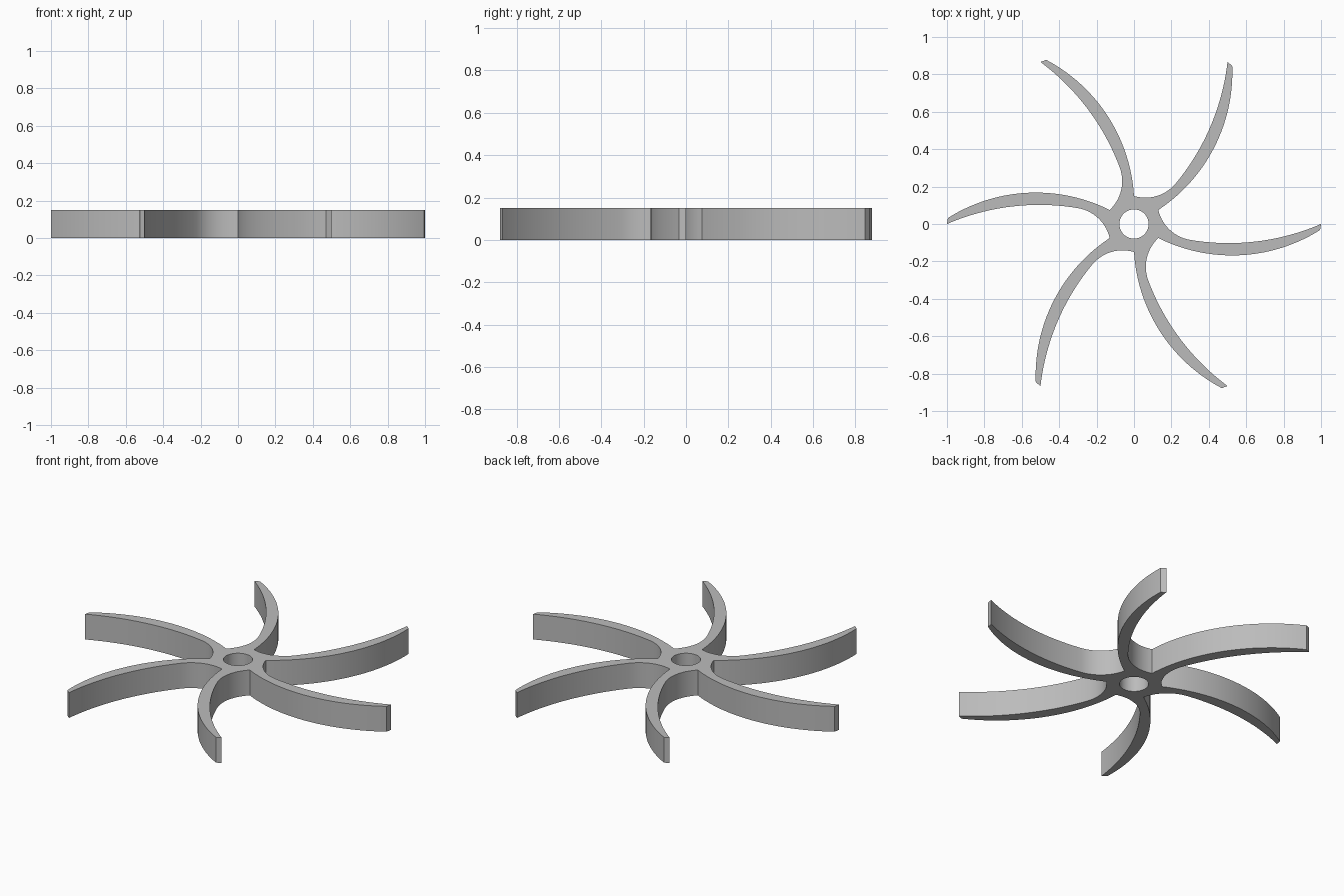
import bpy, bmesh, math
from mathutils import Vector, Matrix

cube = bpy.data.objects.get("Cube")
if cube:
    bpy.data.objects.remove(cube, do_unlink=True)

ARMS = 6
HEIGHT = 0.15
HOLE_RADIUS = 0.078


def arc(a, b, c, steps):
    """Points on the circle through a, b and c, from a up to but not including c."""
    a, b, c = Vector(a), Vector(b), Vector(c)
    u, v = b - a, c - a
    d = 2 * u.cross(v)
    centre = a + Vector((v.y * u.dot(u) - u.y * v.dot(v),
                         u.x * v.dot(v) - v.x * u.dot(u))) / d
    start = a - centre
    sweep = -start.angle_signed(c - centre)
    return [centre + Matrix.Rotation(sweep * i / steps, 2) @ start for i in range(steps)]


# Outline of one arm: convex edge, blunt tip, concave edge, root fillet
root, next_root = (0.13, -0.075), (0.13, 0.075)
tip_low, tip_high, fillet = (0.995, -0.032), (1.0, 0.0), (0.3, -0.085)
arm = arc(root, (0.52, -0.168), tip_low, 28)
arm.append(Vector(tip_low))
arm += arc(tip_high, (0.53, -0.102), fillet, 24)
arm += arc(fillet, (0.19, -0.03), next_root, 14)

outline = []
for k in range(ARMS):
    turn = Matrix.Rotation(k * math.tau / ARMS, 2)
    outline += [turn @ p for p in arm]
hole = [HOLE_RADIUS * Vector((math.cos(t), math.sin(t)))
        for t in (i * math.tau / 48 for i in range(48))]

# Fill the flat profile with its bore, then raise it to full height
bm = bmesh.new()
edges = []
for loop in (outline, hole):
    verts = [bm.verts.new((p.x, p.y, 0)) for p in loop]
    edges += [bm.edges.new((v, verts[i - 1])) for i, v in enumerate(verts)]
bmesh.ops.triangle_fill(bm, edges=edges, use_beauty=True, normal=(0, 0, 1))
raised = bmesh.ops.extrude_face_region(bm, geom=bm.faces[:], use_keep_orig=True)
top = [g for g in raised["geom"] if isinstance(g, bmesh.types.BMVert)]
bmesh.ops.translate(bm, verts=top, vec=(0, 0, HEIGHT))
bmesh.ops.recalc_face_normals(bm, faces=bm.faces[:])
mesh = bpy.data.meshes.new("curved_arm_wheel")
bm.to_mesh(mesh)
bm.free()

wheel = bpy.data.objects.new("curved_arm_wheel", mesh)
bpy.context.collection.objects.link(wheel)

# Plain grey material
grey = bpy.data.materials.new("plain_grey")
grey.use_nodes = True
colour = (0.5, 0.5, 0.5, 1)
grey.diffuse_color = colour
grey.node_tree.nodes["Principled BSDF"].inputs["Base Color"].default_value = colour
mesh.materials.append(grey)

bpy.ops.object.select_all(action="DESELECT")
wheel.select_set(True)
bpy.context.view_layer.objects.active = wheel
bpy.ops.object.shade_smooth_by_angle(angle=math.radians(25))
